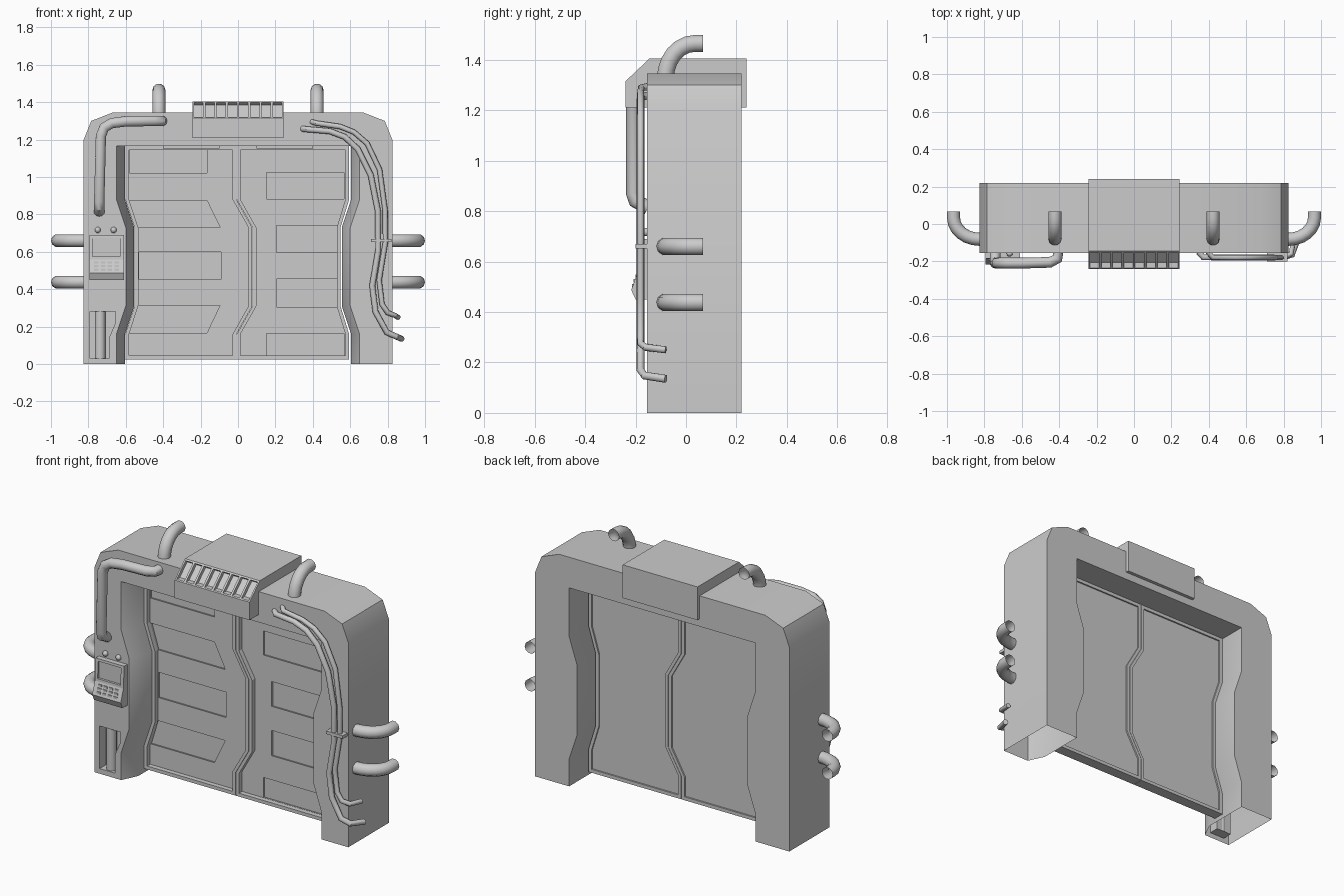
import bpy, bmesh, math

if "Cube" in bpy.data.objects:
    bpy.data.objects.remove(bpy.data.objects["Cube"])


def loft(name, loops):
    """Closed solid through loops of equal point count, capped at both ends."""
    me = bpy.data.meshes.new(name)
    bm = bmesh.new()
    rows = [[bm.verts.new(p) for p in loop] for loop in loops]
    n = len(rows[0])
    for a, b in zip(rows, rows[1:]):
        for i in range(n):
            j = (i + 1) % n
            bm.faces.new((a[i], a[j], b[j], b[i]))
    bm.faces.new(rows[0])
    bm.faces.new(rows[-1])
    bmesh.ops.recalc_face_normals(bm, faces=bm.faces)
    bm.to_mesh(me)
    bm.free()
    ob = bpy.data.objects.new(name, me)
    bpy.context.collection.objects.link(ob)
    return ob


def xz(pts, y):
    return [(x, y, z) for x, z in pts]


def yz(pts, x):
    return [(x, y, z) for y, z in pts]


def box(name, x0, x1, y0, y1, z0, z1):
    return loft(name, [[(x0, y, z0), (x1, y, z0), (x1, y, z1), (x0, y, z1)] for y in (y0, y1)])


def activate(ob):
    bpy.ops.object.select_all(action='DESELECT')
    ob.select_set(True)
    bpy.context.view_layer.objects.active = ob


def smooth(ob, deg=32):
    activate(ob)
    bpy.ops.object.shade_smooth_by_angle(angle=math.radians(deg))


def cut(ob, cutters):
    for c in cutters:
        m = ob.modifiers.new("cut", 'BOOLEAN')
        m.operation, m.solver, m.object = 'DIFFERENCE', 'EXACT', c
        activate(ob)
        bpy.ops.object.modifier_apply(modifier=m.name)
        bpy.data.objects.remove(c)


def pipe(name, pts, r, caps=False):
    cu = bpy.data.curves.new(name, 'CURVE')
    cu.dimensions, cu.bevel_depth, cu.bevel_resolution = '3D', r, 3
    cu.use_fill_caps = caps
    sp = cu.splines.new('POLY')
    sp.points.add(len(pts) - 1)
    for p, co in zip(sp.points, pts):
        p.co = (*co, 1)
    ob = bpy.data.objects.new(name, cu)
    bpy.context.collection.objects.link(ob)
    activate(ob)
    bpy.ops.object.convert(target='MESH')
    smooth(bpy.context.object, 40)


# Gate frame: chamfered arch with notched jambs, open underneath
outer = [(.825, 0), (.825, 1.2), (.785, 1.3), (.67, 1.345)]
inner = [(.65, 1.165), (.65, .88), (.6, .73), (.6, .31), (.65, .16), (.65, 0)]


def arch(step):
    inn = [(x - step, z) for x, z in inner]
    flip = lambda pts: [(-x, z) for x, z in reversed(pts)]
    return outer + flip(outer) + flip(inn) + inn


frame = loft("gate_frame", [xz(arch(0), -.155), xz(arch(.045), -.06), xz(arch(.045), .22)])
niche = [(-.79, .03), (-.69, .03), (-.69, .14), (-.655, .22), (-.655, .28), (-.79, .28)]
cut(frame, [loft("niche_cutter", [xz(niche, -.3), xz(niche, -.095)])])
bm = bmesh.new()
bm.from_mesh(frame.data)
bmesh.ops.delete(bm, geom=[f for f in bm.faces if all(v.co.z < .001 for v in f.verts)], context='FACES')
bm.to_mesh(frame.data)
bm.free()
smooth(frame)
bpy.ops.mesh.primitive_cylinder_add(vertices=14, radius=.028, depth=.25, location=(-.737, -.12, .155))
bpy.context.object.name = "niche_piston"
smooth(bpy.context.object)


# Doors: slab with a raised rim on both faces and tapered recesses in front
def door_outline(a, s, b, t, i):
    zs = [.025 + i, .16, .31, .73, .88, 1.165 - i]
    d = [0, 0, 1, 1, 0, 0]
    left = [(a + i + s * k, z) for k, z in zip(d, zs)]
    right = [(b - i + t * k, z) for k, z in zip(d, zs)]
    return left + right[::-1]


def offset(q, d):
    cx, cz = sum(p[0] for p in q) / 4, sum(p[1] for p in q) / 4
    return [(x + math.copysign(d, x - cx), z + math.copysign(d, z - cz)) for x, z in q]


def recess(q):
    return loft("recess_cutter", [xz(offset(q, .003), -.05), xz(offset(q, .003), .014),
                                  xz(offset(q, -.008), .034)])


def rect(x0, x1, z0, z1):
    return [(x0, z0), (x1, z0), (x1, z1), (x0, z1)]


left_recesses = [rect(-.577, -.17, 1.025, 1.141), rect(-.525, -.095, .455, .595),
                 [(-.53, .735), (-.1, .735), (-.17, .87), (-.577, .87)],
                 [(-.577, .17), (-.17, .17), (-.1, .31), (-.53, .31)]]
right_recesses = [rect(.157, .564, .887, 1.02), rect(.21, .525, .6, .737),
                  rect(.21, .525, .31, .45), rect(.157, .564, .05, .16)]
for side, dims, holes in (("left", (-.603, .05, -.009, .085), left_recesses),
                          ("right", (-.007, .085, .594, -.046), right_recesses)):
    slab, panel = door_outline(*dims, 0), door_outline(*dims, .02)
    door = loft(side + "_door", [xz(slab, -.01), xz(slab, .055)])
    cut(door, [loft("front_cutter", [xz(panel, -.1), xz(panel, .018)]),
               loft("back_cutter", [xz(panel, .046), xz(panel, .1)])] + [recess(q) for q in holes])
for s in (-1, 1):
    box("door_top_guide", s * .25 - .15, s * .25 + .15, -.02, .01, 1.152, 1.167)

# Vent hood with slots along the sloped front
hood_side = [(-.24, 1.21), (-.24, 1.315), (-.145, 1.405), (.24, 1.405), (.24, 1.21)]
hood = loft("vent_hood", [yz(hood_side, -.243), yz(hood_side, .243)])
slot = [(-.27, 1.32), (-.205, 1.32), (-.137, 1.385), (-.2, 1.44)]
cutters = []
for i in range(8):
    x = -.21 + i * .06
    cutters.append(loft("slot_cutter", [yz(slot, x - .024), yz(slot, x + .024)]))
cut(hood, cutters)

# Elbow pipes on the sides and the top, open at the back
elbow = [(-.02, -.082)] + [(.14 * math.sin(a), .035 - .117 * math.cos(a))
                           for a in [math.radians(15 * k) for k in range(7)]] + [(.14, .068)]
for s in (-1, 1):
    for z in (.66, .438):
        pipe("side_elbow_pipe", [(s * (.825 + u), y, z) for u, y in elbow], .035)
    pipe("top_elbow_pipe", [(s * .423, y, 1.325 + u) for u, y in elbow], .035)

# Front conduit running down to the control box
pipe("front_conduit", [(-.405, -.14, 1.3), (-.41, -.185, 1.3), (-.45, -.205, 1.3), (-.6, -.209, 1.298),
                       (-.675, -.209, 1.288), (-.715, -.209, 1.265), (-.733, -.209, 1.22),
                       (-.742, -.209, .87), (-.742, -.2, .84), (-.742, -.15, .815)], .029, True)

# Two cables hanging on the right pillar, held by a clamp
pipe("inner_cable", [(.345, -.15, 1.258), (.37, -.178, 1.255), (.49, -.18, 1.245), (.57, -.18, 1.215),
                     (.64, -.18, 1.15), (.71, -.18, 1.01), (.748, -.18, .82), (.75, -.18, .61),
                     (.718, -.18, .42), (.735, -.18, .28), (.795, -.18, .17), (.845, -.165, .148),
                     (.875, -.08, .135)], .016, True)
pipe("outer_cable", [(.395, -.15, 1.295), (.42, -.178, 1.288), (.545, -.18, 1.27), (.62, -.18, 1.24),
                     (.69, -.18, 1.18), (.757, -.18, 1.04), (.787, -.18, .82), (.788, -.18, .65),
                     (.755, -.18, .45), (.77, -.18, .32), (.8, -.18, .275), (.84, -.16, .26),
                     (.855, -.08, .25)], .014, True)
box("cable_clamp", .712, .82, -.2, -.15, .652, .67)

# Control box with recessed screen, keypad and two knobs
side = [(-.15, .69), (-.185, .69), (-.192, .56), (-.217, .487), (-.2, .45), (-.15, .45)]
console = loft("control_box", [yz(side, -.795), yz(side, -.61)])
cut(console, [box("screen_cutter", -.778, -.63, -.25, -.178, .575, .675)])
for row in range(3):
    z = .543 - row * .019
    y = -.192 - (.56 - z) * .34
    for col in range(4):
        x = -.757 + col * .036
        box("keypad_button", x - .012, x + .012, y - .003, y + .01, z - .006, z + .006)
for x in (-.75, -.665):
    bpy.ops.mesh.primitive_uv_sphere_add(segments=12, ring_count=8, radius=.016, location=(x, -.158, .717))
    bpy.context.object.name = "knob"
    smooth(bpy.context.object, 60)
